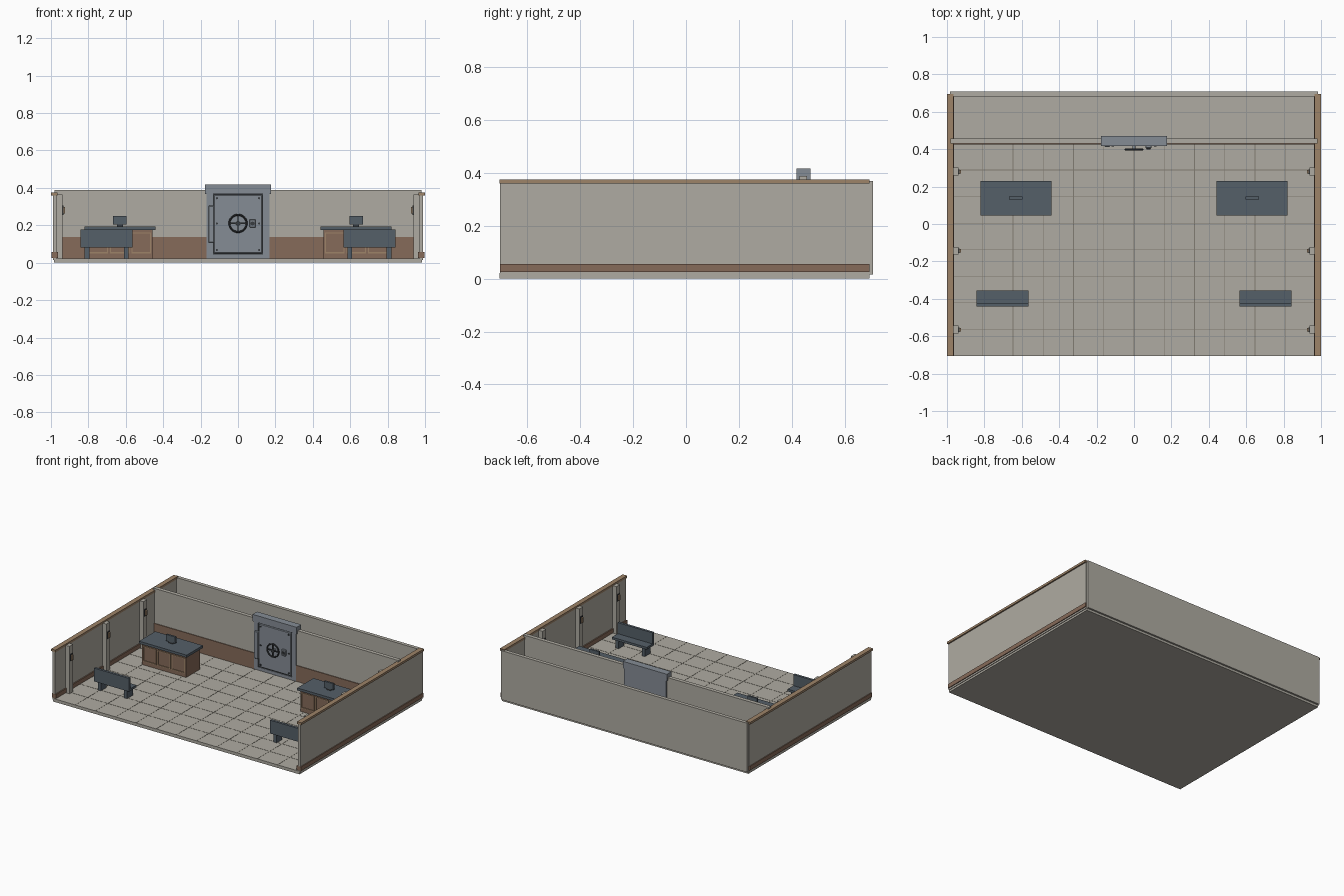
import bpy
from math import pi, cos, sin

if "Cube" in bpy.data.objects:
    bpy.data.objects.remove(bpy.data.objects["Cube"])


def material(name, rgb):
    m = bpy.data.materials.new(name)
    m.diffuse_color = (*rgb, 1)
    m.use_nodes = True
    m.node_tree.nodes["Principled BSDF"].inputs["Base Color"].default_value = m.diffuse_color
    return m


PLASTER = material("plaster", (0.43, 0.41, 0.36))
GROUT = material("grout", (0.22, 0.20, 0.17))
WOOD = material("wood", (0.24, 0.145, 0.10))
TRIM = material("trim", (0.34, 0.23, 0.14))
SLATE = material("slate", (0.09, 0.115, 0.14))
STEEL = material("steel", (0.235, 0.265, 0.30))
DARK = material("dark_metal", (0.04, 0.045, 0.05))


def box(name, x, y, z, mat, bevel=0):
    """Box from (min, max) ranges on each axis."""
    bpy.ops.mesh.primitive_cube_add(size=1, location=[(a + b) / 2 for a, b in (x, y, z)])
    o = bpy.context.object
    o.name = name
    o.scale = [b - a for a, b in (x, y, z)]
    bpy.ops.object.transform_apply(location=False, rotation=False, scale=True)
    o.data.materials.append(mat)
    if bevel:
        b = o.modifiers.new("bevel", "BEVEL")
        b.width, b.segments = bevel, 1
    return o


def side_box(name, s, x, y, z, mat, bevel=0):
    """Box given for the right half, mirrored to the left when s is -1."""
    return box(name, sorted((s * x[0], s * x[1])), y, z, mat, bevel)


def disc(name, x, y, z, r, depth, mat, n=16):
    bpy.ops.mesh.primitive_cylinder_add(vertices=n, radius=r, depth=depth,
                                        location=(x, y, z), rotation=(pi / 2, 0, 0))
    o = bpy.context.object
    o.name = name
    o.data.materials.append(mat)
    bpy.ops.object.shade_smooth_by_angle()
    return o


# Floor slab and tile joints
FLOOR = 0.022
box("floor", (-0.985, 0.985), (-0.705, 0.695), (0, FLOOR), PLASTER)
NX, NY = 12, 8
for i in range(1, NX):
    x = -0.97 + 1.94 * i / NX
    box("floor_joint_long", (x - 0.002, x + 0.002), (-0.704, 0.43), (0.018, FLOOR + 0.001), GROUT)
for j in range(1, NY):
    y = -0.705 + 1.135 * j / NY
    box("floor_joint_cross", (-0.97, 0.97), (y - 0.002, y + 0.002), (0.018, FLOOR + 0.001), GROUT)

# Back wall, partition and wainscot
box("back_wall", (-0.985, 0.985), (0.682, 0.708), (0.016, 0.37), PLASTER)
box("partition", (-0.98, 0.98), (0.43, 0.458), (0.016, 0.388), PLASTER)
for s in (-1, 1):
    side_box("wainscot", s, (0.165, 0.97), (0.425, 0.432), (FLOOR, 0.137), WOOD)

    # Side walls with skirting and cap
    side_box("side_wall", s, (0.97, 0.99), (-0.703, 0.693), (0.014, 0.365), PLASTER)
    side_box("skirting", s, (0.962, 0.996), (-0.704, 0.694), (0.026, 0.056), WOOD)
    side_box("wall_cap", s, (0.965, 1.0), (-0.705, 0.695), (0.36, 0.376), TRIM)

    # Pilasters with wall lamps
    for y in (0.28, -0.143, -0.565):
        side_box("pilaster", s, (0.938, 0.972), (y - 0.021, y + 0.021), (FLOOR, 0.365), PLASTER)
        side_box("lamp_plate", s, (0.934, 0.94), (y - 0.012, y + 0.012), (0.255, 0.305), DARK)
        side_box("lamp", s, (0.924, 0.936), (y - 0.009, y + 0.009), (0.262, 0.298), TRIM)

    # Desk body, worktop and framed front panels
    side_box("desk_body", s, (0.456, 0.808), (0.06, 0.215), (FLOOR, 0.176), WOOD)
    side_box("desk_top", s, (0.442, 0.822), (0.045, 0.23), (0.175, 0.193), SLATE)
    for k in range(3):
        a = 0.464 + k * 0.115
        b = a + 0.106
        for za, zb in ((0.05, 0.056), (0.155, 0.161)):
            side_box("panel_rail", s, (a, b), (0.055, 0.061), (za, zb), TRIM)
        for xa in (a, b - 0.006):
            side_box("panel_stile", s, (xa, xa + 0.006), (0.055, 0.061), (0.05, 0.161), TRIM)

    # Desk screen on a foot
    side_box("screen", s, (0.595, 0.668), (0.132, 0.146), (0.203, 0.25), SLATE)
    side_box("screen_foot", s, (0.615, 0.648), (0.134, 0.144), (0.192, 0.205), DARK)

    # Bench facing the desks
    side_box("bench_seat", s, (0.563, 0.842), (-0.44, -0.356), (0.082, 0.098), SLATE)
    side_box("bench_back", s, (0.563, 0.842), (-0.44, -0.422), (0.096, 0.178), SLATE)
    for x in (0.585, 0.795):
        side_box("bench_leg", s, (x, x + 0.025), (-0.43, -0.366), (FLOOR, 0.083), SLATE)

    # Vault door jamb
    side_box("vault_jamb", s, (0.135, 0.168), (0.424, 0.466), (FLOOR, 0.37), STEEL)

# Vault header, dark seam, leaf and sill
box("vault_header", (-0.176, 0.176), (0.418, 0.47), (0.368, 0.417), STEEL)
box("vault_seam", (-0.137, 0.137), (0.428, 0.462), (FLOOR, 0.37), DARK)
box("vault_back_plate", (-0.136, 0.136), (0.459, 0.465), (FLOOR, 0.37), STEEL)
box("vault_sill", (-0.137, 0.137), (0.424, 0.44), (FLOOR, 0.045), STEEL)
box("vault_leaf", (-0.13, 0.13), (0.42, 0.44), (0.05, 0.363), STEEL, 0.004)

# Hinge, lock box and bolts
box("hinge", (-0.158, -0.128), (0.411, 0.43), (0.107, 0.305), STEEL, 0.004)
box("lock_box", (0.062, 0.094), (0.405, 0.425), (0.188, 0.232), STEEL, 0.003)
disc("lock_dial", 0.078, 0.403, 0.21, 0.011, 0.008, DARK)
for x in (-0.113, 0.113):
    for z in (0.068, 0.21, 0.345):
        disc("bolt", x, 0.418, z, 0.006, 0.008, DARK, 8)

# Hand wheel with cross spokes and axle
WZ, WY = 0.21, 0.398
bpy.ops.mesh.primitive_torus_add(major_segments=32, minor_segments=8, major_radius=0.046,
                                 minor_radius=0.005, location=(0, WY, WZ), rotation=(pi / 2, 0, 0))
wheel = bpy.context.object
wheel.name = "wheel_rim"
wheel.data.materials.append(DARK)
bpy.ops.object.shade_smooth_by_angle()
box("wheel_spoke_across", (-0.045, 0.045), (WY - 0.003, WY + 0.003), (WZ - 0.004, WZ + 0.004), DARK)
box("wheel_spoke_upright", (-0.004, 0.004), (WY - 0.003, WY + 0.003), (WZ - 0.045, WZ + 0.045), DARK)
disc("wheel_hub", 0, WY, WZ, 0.013, 0.012, DARK)
disc("wheel_axle", 0, WY + 0.013, WZ, 0.008, 0.026, STEEL)
